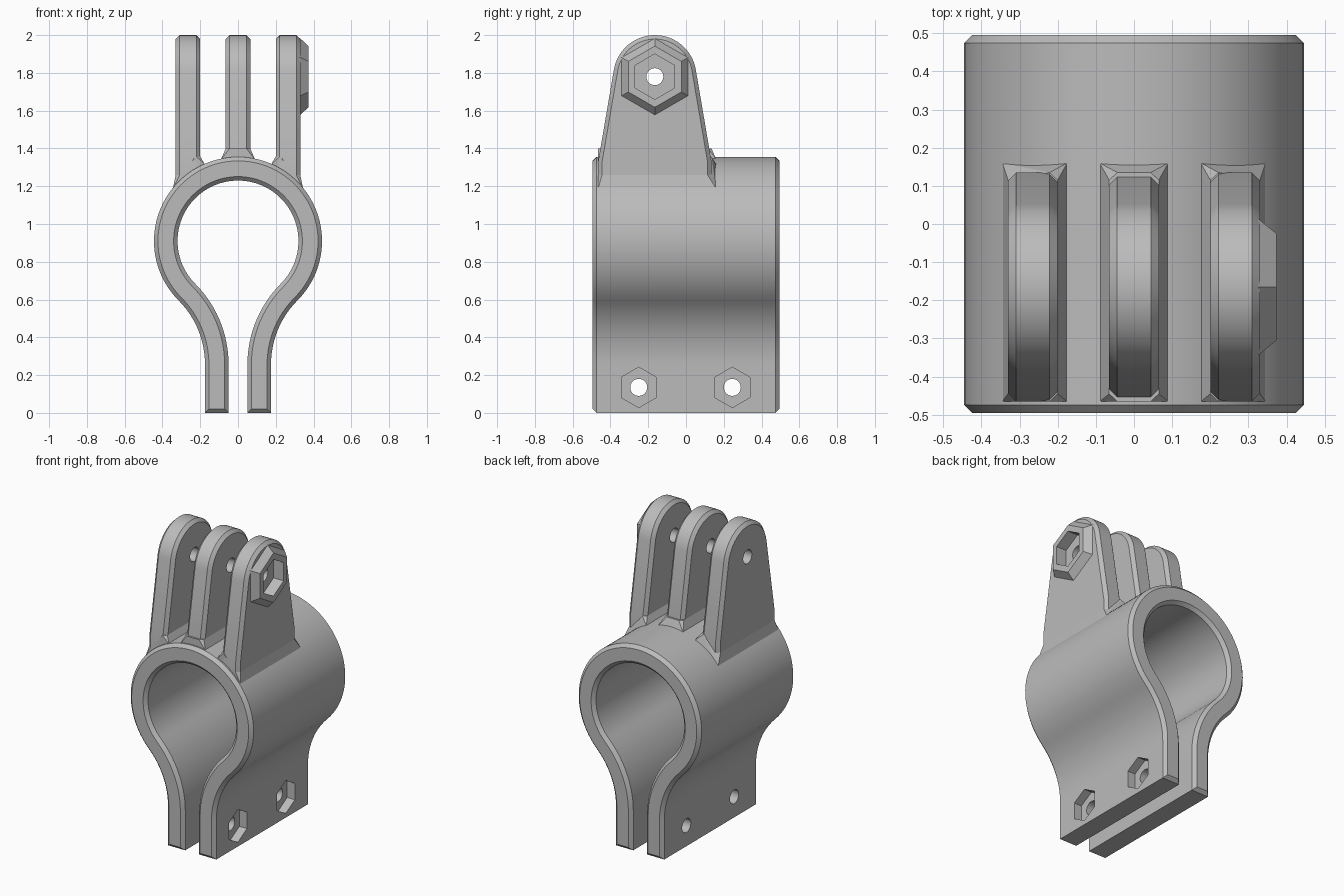
import bpy
import bmesh
from math import sin, cos, pi, radians, sqrt, acos, atan2, hypot

cube = bpy.data.objects.get("Cube")
if cube:
    bpy.data.objects.remove(cube, do_unlink=True)

grey = bpy.data.materials.new("plain grey")
grey.use_nodes = True
grey.diffuse_color = (0.5, 0.5, 0.5, 1)
grey.node_tree.nodes["Principled BSDF"].inputs["Base Color"].default_value = (0.5, 0.5, 0.5, 1)

RING_Z, RING_R, WALL = 0.91, 0.445, 0.125      # clamp ring
ARM_Y, ARM_Z, ARM_HALF = -0.165, 1.78, 0.065   # mounting arms
CHAMFER = 0.021


def finish(name, bm):
    bmesh.ops.recalc_face_normals(bm, faces=bm.faces[:])
    mesh = bpy.data.meshes.new(name)
    bm.to_mesh(mesh)
    bm.free()
    mesh.materials.append(grey)
    ob = bpy.data.objects.new(name, mesh)
    bpy.context.collection.objects.link(ob)
    return ob


def loft(name, rings):
    """Skin matching closed rings and cap both ends."""
    bm = bmesh.new()
    loops = [[bm.verts.new(p) for p in ring] for ring in rings]
    n = len(loops[0])
    for a, b in zip(loops, loops[1:]):
        for i in range(n):
            j = (i + 1) % n
            bm.faces.new((a[i], a[j], b[j], b[i]))
    bm.faces.new(loops[0])
    bm.faces.new(loops[-1])
    return finish(name, bm)


def prism(name, x0, x1, r0, r1, sides, y, z):
    """Prism or frustum along x with a corner pointing up."""
    angles = [2 * pi * i / sides for i in range(sides)]
    return loft(name, [[(x, y + r * sin(a), z + r * cos(a)) for a in angles]
                       for x, r in ((x0, r0), (x1, r1))])


def cut(target, *args):
    cutter = prism("cutter", *args)
    cutter.hide_render = True
    mod = target.modifiers.new("cut", "BOOLEAN")
    mod.operation, mod.solver, mod.object = "DIFFERENCE", "EXACT", cutter
    bpy.context.view_layer.objects.active = target
    bpy.ops.object.modifier_apply(modifier=mod.name)
    bpy.data.objects.remove(cutter, do_unlink=True)


# Clamp: keyhole-shaped strip, chamfered at both ends
def clamp_profile(inset):
    half = WALL / 2 - inset
    leg_x = 0.05 + WALL / 2
    fillet_c, fillet_z, fillet_r = 0.652, RING_Z - 0.652, 0.652 - leg_x
    ring_mid = RING_R - WALL / 2
    path = [(leg_x, inset, 1, 0)]
    for i in range(13):
        a = radians(180 - 45 * i / 12)
        path.append((fillet_c + fillet_r * cos(a), fillet_z + fillet_r * sin(a), -cos(a), -sin(a)))
    for i in range(1, 33):
        a = radians(-45 + 135 * i / 32)
        path.append((ring_mid * cos(a), RING_Z + ring_mid * sin(a), cos(a), sin(a)))
    path += [(-x, z, -nx, nz) for x, z, nx, nz in reversed(path[:-1])]
    outer = [(x + nx * half, z + nz * half) for x, z, nx, nz in path]
    inner = [(x - nx * half, z - nz * half) for x, z, nx, nz in path]
    return outer + inner[::-1]


END = 0.495
clamp = loft("clamp_body", [[(x, y, z) for x, z in clamp_profile(inset)]
             for y, inset in ((-END, CHAMFER), (CHAMFER - END, 0), (END - CHAMFER, 0), (END, CHAMFER))])

# Clamp bolt holes with nut pockets on one side
for y in (-0.25, 0.245):
    cut(clamp, -0.4, 0.4, 0.045, 0.045, 32, y, 0.135)
    cut(clamp, 0.12, 0.3, 0.107, 0.107, 6, y, 0.135)


# Arms: tapered plates with a round top
def arm_ring(x, inset, bottom):
    r, half, shoulder = 0.22 - inset, 0.30 - inset, 1.33
    drop = ARM_Z - shoulder
    start = acos(r / hypot(half, drop)) - atan2(drop, half)
    pts = [(half, bottom), (half, shoulder)]
    for i in range(33):
        a = start + (pi - 2 * start) * i / 32
        pts.append((r * cos(a), ARM_Z + r * sin(a)))
    pts += [(-half, shoulder), (-half, bottom)]
    return [(x, ARM_Y + y, z) for y, z in pts]


def ring_top(x):
    return RING_Z + sqrt(RING_R ** 2 - x ** 2)


arms = {}
for side, cx in (("right", -0.265), ("middle", 0), ("left", 0.265)):
    bottom = 1.18 if cx else 1.28
    arm = loft(side + "_arm", [arm_ring(cx + dx, inset, bottom) for dx, inset in (
        (-ARM_HALF, CHAMFER), (CHAMFER - ARM_HALF, 0), (ARM_HALF - CHAMFER, 0), (ARM_HALF, CHAMFER))])
    cut(arm, -0.6, 0.6, 0.045, 0.045, 32, ARM_Y, ARM_Z)
    arms[side] = arm

    # Flared foot that follows the ring surface
    bm = bmesh.new()
    for s in (-1, 1):
        x = cx + s * ARM_HALF
        flare = 0.015 if cx * s > 0 else 0.025
        edge = x - s * CHAMFER
        top = ring_top(x) + 0.05
        for px, back in ((x, 0.115), (edge, 0.135)):
            bm.verts.new((px, back, top))
            bm.verts.new((px, 2 * ARM_Y - back, top))
        low = x + s * flare
        for y in (-0.465, 0.16):
            bm.verts.new((low, y, ring_top(low) - 0.004))
    bmesh.ops.convex_hull(bm, input=bm.verts[:])
    bmesh.ops.dissolve_limit(bm, angle_limit=radians(1), verts=bm.verts[:], edges=bm.edges[:])
    finish(side + "_arm_foot", bm)

# Hexagonal boss and nut pocket on the left arm
boss = prism("nut_boss", 0.325, 0.373, 0.207, 0.162, 6, ARM_Y, ARM_Z)
for part in (boss, arms["left"]):
    cut(part, 0.30, 0.5, 0.12, 0.12, 6, ARM_Y, ARM_Z)

# Smooth curved surfaces, keep edges sharp
bpy.ops.object.select_all(action="DESELECT")
for ob in [clamp, *arms.values()]:
    ob.select_set(True)
    bpy.context.view_layer.objects.active = ob
bpy.ops.object.shade_smooth_by_angle(angle=radians(25))
